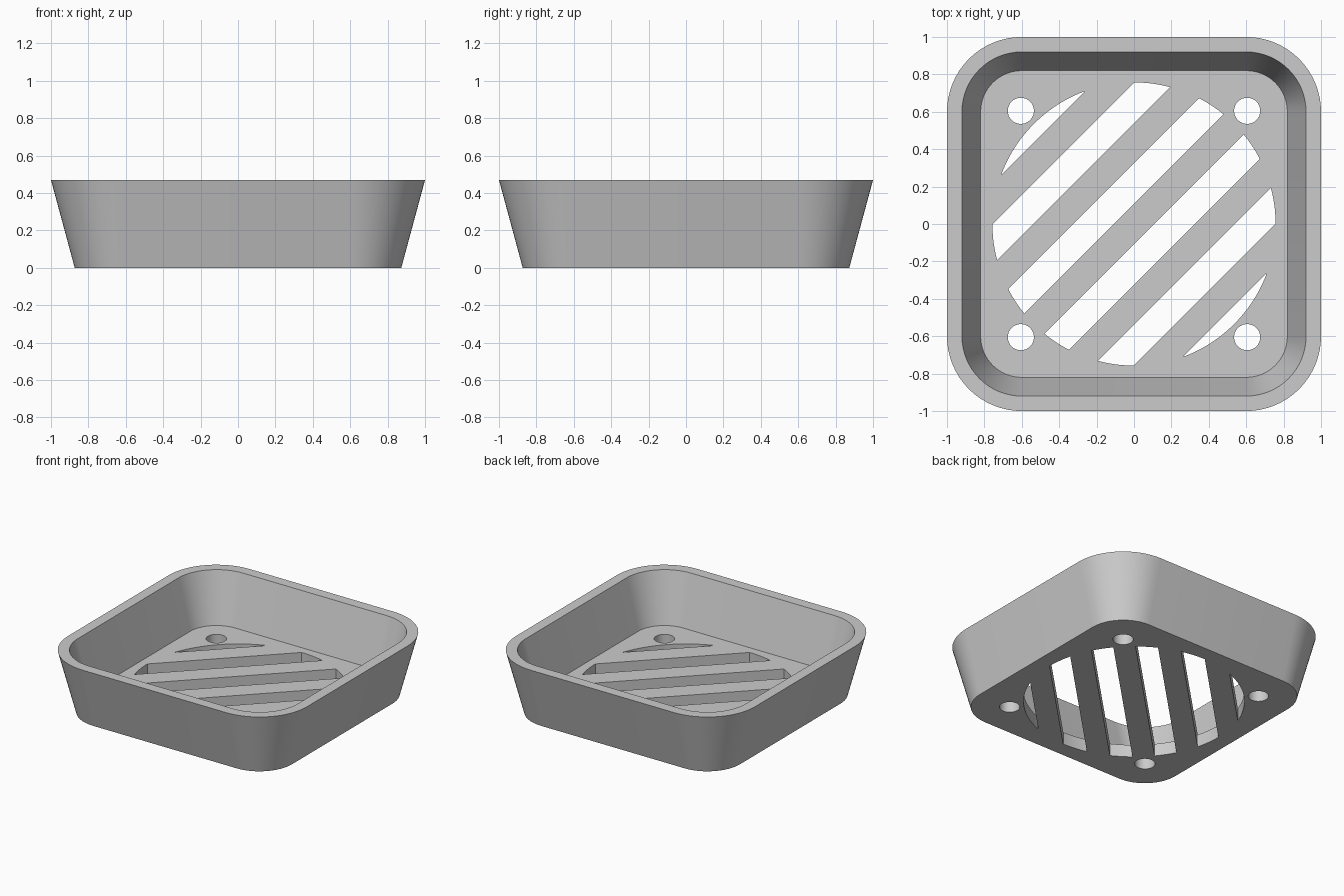
import bpy, bmesh, math

cube = bpy.data.objects.get("Cube")
if cube:
    bpy.data.objects.remove(cube, do_unlink=True)

HEIGHT, FLOOR = 0.47, 0.094
CORNER = 0.6            # centre of every corner arc and screw hole
GRILLE_R = 0.757
PITCH = 0.1525          # width of each bar and each slot

grey = bpy.data.materials.new("light grey")
grey.use_nodes = True
colour = (0.6, 0.6, 0.6, 1)
grey.diffuse_color = colour
grey.node_tree.nodes["Principled BSDF"].inputs["Base Color"].default_value = colour


def rounded_square(half, steps=16):
    r = half - CORNER
    pts = []
    for q, (sx, sy) in enumerate([(1, 1), (-1, 1), (-1, -1), (1, -1)]):
        for i in range(steps + 1):
            a = math.pi / 2 * (q + i / steps)
            pts.append((sx * CORNER + r * math.cos(a), sy * CORNER + r * math.sin(a)))
    return pts


def ring(bm, pts, z):
    return [bm.verts.new((x, y, z)) for x, y in pts]


def bridge(bm, a, b):
    for i in range(len(a)):
        j = (i + 1) % len(a)
        bm.faces.new((a[i], a[j], b[j], b[i]))


def prism(bm, pts, z0=-0.1, z1=0.2):
    low, high = ring(bm, pts, z0), ring(bm, pts, z1)
    bridge(bm, low, high)
    bm.faces.new(low[::-1])
    bm.faces.new(high)


def make_object(name, bm):
    bmesh.ops.recalc_face_normals(bm, faces=bm.faces)
    mesh = bpy.data.meshes.new(name)
    bm.to_mesh(mesh)
    bm.free()
    obj = bpy.data.objects.new(name, mesh)
    bpy.context.collection.objects.link(obj)
    mesh.materials.append(grey)
    return obj


# Tapered tray: outside wall, rim, inside wall and floor
bm = bmesh.new()
profile = [(0.873, 0), (1.0, HEIGHT), (0.92, HEIGHT), (0.82, FLOOR)]
rings = [ring(bm, rounded_square(half), z) for half, z in profile]
for a, b in zip(rings, rings[1:]):
    bridge(bm, a, b)
bm.faces.new(rings[0][::-1])
bm.faces.new(rings[-1])
tray = make_object("drain_tray", bm)

# Cutter: diagonal slots trimmed by a circle, plus four screw holes
bm = bmesh.new()
for side in (0, math.pi):
    for k in (0.5, 2.5, 4.5):
        near = math.acos(k * PITCH / GRILLE_R)
        far = math.acos(min(1, (k + 1) * PITCH / GRILLE_R))
        n = 12
        angles = [-near + (near - far) * i / n for i in range(n + 1)]
        arc = angles + [-a for a in reversed(angles)]
        if far == 0:
            arc.pop(n)
        turn = side - math.pi / 4
        prism(bm, [(GRILLE_R * math.cos(a + turn), GRILLE_R * math.sin(a + turn)) for a in arc])
for sx in (-1, 1):
    for sy in (-1, 1):
        prism(bm, [(sx * 0.605 + 0.07 * math.cos(math.tau * i / 32),
                    sy * 0.605 + 0.07 * math.sin(math.tau * i / 32)) for i in range(32)])
cutter = make_object("grille_cutter", bm)
cutter.hide_render = True

# Cut the grille, keep the result and drop the cutter
cut = tray.modifiers.new("grille", "BOOLEAN")
cut.operation = "DIFFERENCE"
cut.solver = "EXACT"
cut.object = cutter
bpy.context.view_layer.objects.active = tray
tray.select_set(True)
cutter.select_set(False)
bpy.ops.object.modifier_apply(modifier=cut.name)
bpy.data.objects.remove(cutter, do_unlink=True)
bpy.ops.object.shade_smooth_by_angle(angle=math.radians(30))
